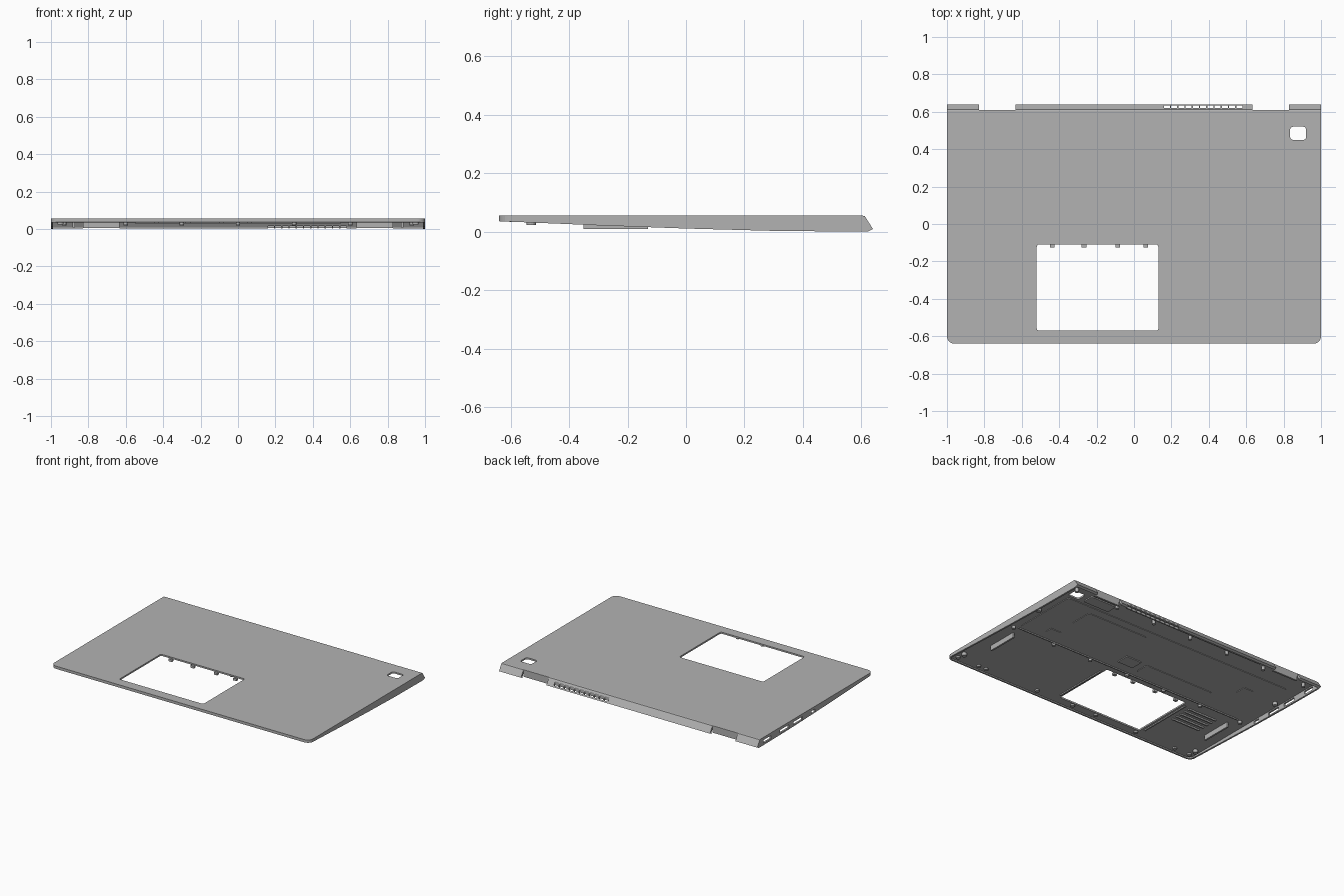
import bpy, bmesh
from mathutils import Vector

if "Cube" in bpy.data.objects:
    bpy.data.objects.remove(bpy.data.objects["Cube"])

metal = bpy.data.materials.new("silver_grey")
metal.use_nodes = True
GREY = (0.45, 0.45, 0.45, 1)
metal.diffuse_color = GREY
metal.node_tree.nodes["Principled BSDF"].inputs["Base Color"].default_value = GREY

CEILING = 0.044   # underside of the top skin


def finish(name, bm):
    bmesh.ops.recalc_face_normals(bm, faces=bm.faces)
    mesh = bpy.data.meshes.new(name)
    bm.to_mesh(mesh)
    bm.free()
    mesh.materials.append(metal)
    obj = bpy.data.objects.new(name, mesh)
    bpy.context.collection.objects.link(obj)
    return obj


def add_box(bm, x0, x1, y0, y1, z0, z1, radius=0):
    verts = bmesh.ops.create_cube(bm, size=1)["verts"]
    for v in verts:
        v.co = Vector((x1 if v.co.x > 0 else x0, y1 if v.co.y > 0 else y0,
                       z1 if v.co.z > 0 else z0))
    if radius:
        edges = {e for v in verts for e in v.link_edges
                 if abs(e.verts[0].co.z - e.verts[1].co.z) > 1e-4}
        bmesh.ops.bevel(bm, geom=list(edges), offset=radius, segments=5,
                        profile=0.5, affect='EDGES')


def add_post(bm, x, y, radius, z0, z1=CEILING + 0.002):
    verts = bmesh.ops.create_cone(bm, cap_ends=True, segments=16, radius1=radius,
                                  radius2=radius, depth=z1 - z0)["verts"]
    bmesh.ops.translate(bm, verts=verts, vec=(x, y, (z0 + z1) / 2))


def boxes(name, items):
    bm = bmesh.new()
    for item in items:
        add_box(bm, *item)
    return finish(name, bm)


def wedge(name, profile, half, radius):
    """Side profile swept across the width, with rounded front corners."""
    bm = bmesh.new()
    face = bm.faces.new([bm.verts.new((-half, y, z)) for y, z in profile])
    new = bmesh.ops.extrude_face_region(bm, geom=[face])["geom"]
    bmesh.ops.translate(bm, vec=(2 * half, 0, 0),
                        verts=[g for g in new if isinstance(g, bmesh.types.BMVert)])
    front = min(y for y, z in profile)
    edges = [e for e in bm.edges
             if all(abs(v.co.y - front) < 1e-4 for v in e.verts)
             and abs(e.verts[0].co.x - e.verts[1].co.x) < 1e-4]
    bmesh.ops.bevel(bm, geom=edges, offset=radius, segments=6, profile=0.5,
                    affect='EDGES')
    return finish(name, bm)


def cut(target, cutter):
    cutter.hide_render = True
    mod = target.modifiers.new("cut", 'BOOLEAN')
    mod.operation, mod.solver, mod.object = 'DIFFERENCE', 'EXACT', cutter
    bpy.context.view_layer.objects.active = target
    bpy.ops.object.modifier_apply(modifier=mod.name)
    bpy.data.objects.remove(cutter)


# Outer shell with a tapered belly and sloped rear edge
shell = wedge("top_case", [
    (-0.64, 0.055), (-0.64, 0.036), (-0.3, 0.022), (0, 0.011), (0.3, 0.003),
    (0.62, 0), (0.64, 0.009), (0.612, 0.053), (0.605, 0.055)], 1, 0.04)
cut(shell, wedge("cavity", [
    (-0.628, CEILING), (-0.628, -0.1), (0.618, -0.1), (0.624, 0.008),
    (0.602, CEILING)], 0.988, 0.03))

# Touchpad opening, power key opening and hinge notches
cut(shell, boxes("openings", [
    (-0.52, 0.13, -0.57, -0.11, -0.1, 0.1, 0.012),
    (0.835, 0.92, 0.45, 0.52, -0.1, 0.1, 0.015),
    (-0.83, -0.633, 0.61, 0.7, -0.1, 0.1),
    (0.633, 0.83, 0.61, 0.7, -0.1, 0.1)]))

# Rear exhaust vents
PITCH = 0.0388
cut(shell, boxes("vent_slots", [
    (0.16 + i * PITCH, 0.192 + i * PITCH, 0.619, 0.634, -0.1, 0.1)
    for i in range(11)]))

# Side ports through the right wall
cut(shell, boxes("port_slots", [
    (-1.1, -0.95, y - half, y + half, 0.014, 0.036)
    for y, half in ((0.53, 0.04), (0.34, 0.05), (0.19, 0.05), (0.02, 0.02))]))

# Hinge plates and long side brackets, mirrored
plates = []
for s in (-1, 1):
    xs = sorted((s * 0.633, s * 0.83))
    plates.append((*xs, 0.596, 0.609, 0.004, CEILING + 0.003))
    xs = sorted((s * 0.872, s * 0.884))
    plates.append((*xs, -0.35, -0.13, 0.009, CEILING + 0.003))
boxes("hinge_plates_and_brackets", plates)

# Screw posts under the deck
bm = bmesh.new()
for x in (-0.95, -0.83, -0.51, -0.18, 0.01, 0.3, 0.72, 0.78, 0.95):
    add_post(bm, x, -0.59, 0.014, 0.034)
for x in (-0.93, -0.6, -0.3, 0, 0.3, 0.6, 0.93):
    add_post(bm, x, -0.07, 0.012, 0.024)
    add_post(bm, x, 0.55, 0.012, 0.018)
for x, y in ((-0.95, -0.53), (0.95, -0.53), (-0.95, 0.25), (0.95, 0.2)):
    add_post(bm, x, y, 0.016, 0.023)
finish("screw_posts", bm)

# Low raised panels and stiffening ribs on the underside
T = CEILING + 0.002
boxes("keyboard_backing", [
    (-0.9, 0.9, -0.04, 0.43, 0.040, T, 0.02),
    (0.2, 0.68, 0.2, 0.37, 0.036, T, 0.02),
    (-0.56, -0.02, 0, 0.1, 0.036, T, 0.02),
    (0.03, 0.15, 0.02, 0.11, 0.034, T),
    (-0.75, -0.67, 0.2, 0.28, 0.036, T, 0.01),
    (0.66, 0.74, 0.02, 0.07, 0.036, T),
    (0.6, 0.8, 0.46, 0.54, 0.036, T, 0.01)])
ribs = [(-0.8, -0.58, -0.32 + i * 0.04, -0.31 + i * 0.04, 0.034, T) for i in range(5)]
ribs += [(x, x + 0.01, -0.54, -0.14, 0.036, T) for x in (-0.545, 0.145)]
ribs += [(-0.9, 0.9, -0.064, -0.056, 0.036, T), (-0.55, 0.55, 0.575, 0.583, 0.03, T)]
boxes("stiffening_ribs", ribs)

# Small clips along the far edge of the touchpad opening
boxes("touchpad_clips", [(x, x + 0.025, -0.125, -0.105, 0.03, T)
                         for x in (-0.45, -0.28, -0.1, 0.05)])
